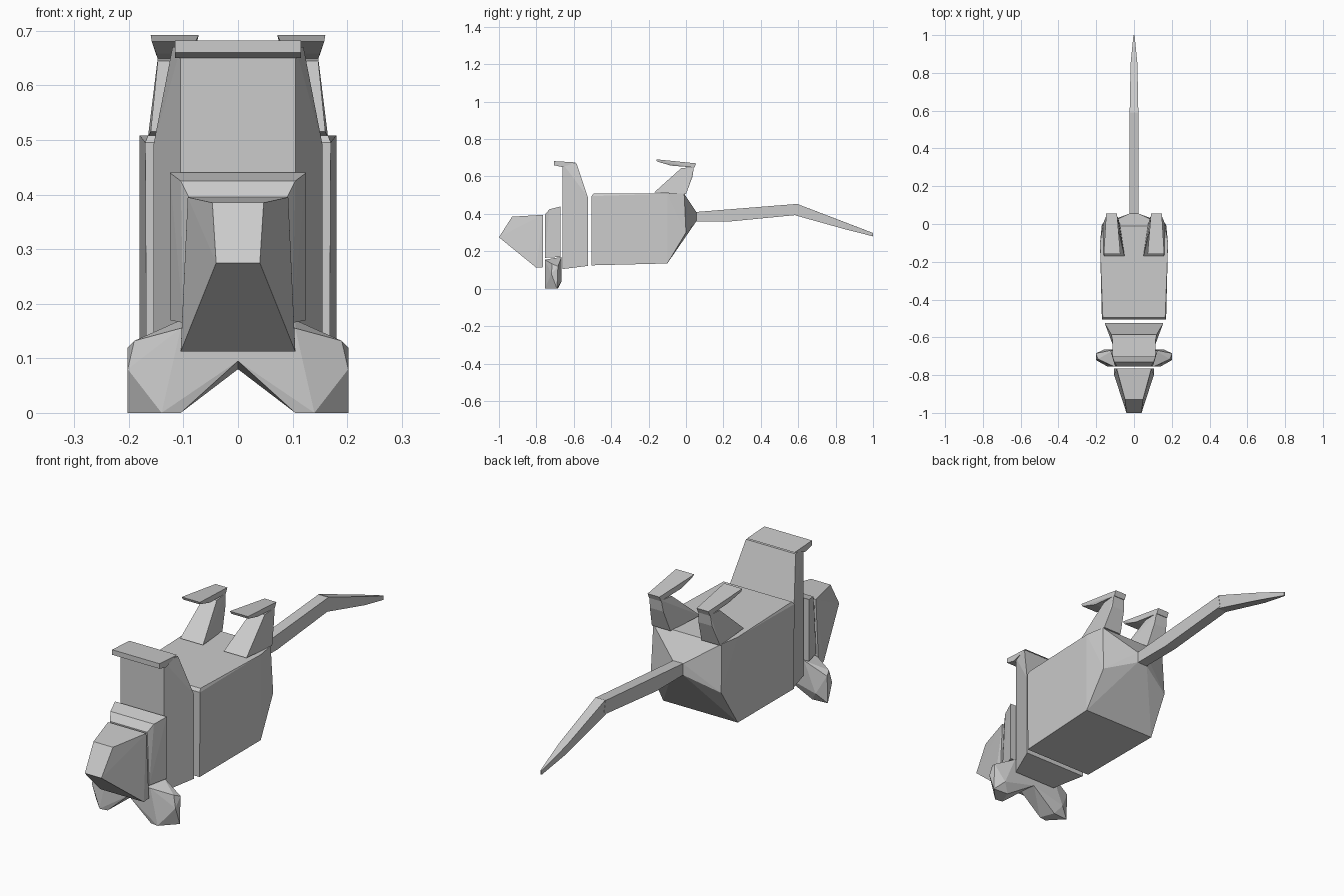
import bpy, bmesh, math


def hull(name, points):
    """Convex faceted solid around a few corner points."""
    bm = bmesh.new()
    for p in points:
        bm.verts.new(p)
    bmesh.ops.remove_doubles(bm, verts=bm.verts[:], dist=1e-5)
    res = bmesh.ops.convex_hull(bm, input=bm.verts[:])
    loose = [v for v in bm.verts if not v.link_faces]
    bmesh.ops.delete(bm, geom=loose, context='VERTS')
    bmesh.ops.dissolve_limit(bm, angle_limit=math.radians(2),
                             verts=bm.verts[:], edges=bm.edges[:])
    bmesh.ops.recalc_face_normals(bm, faces=bm.faces[:])
    mesh = bpy.data.meshes.new(name)
    bm.to_mesh(mesh)
    bm.free()
    obj = bpy.data.objects.new(name, mesh)
    bpy.context.collection.objects.link(obj)
    return obj


def flip(points):
    return [(-x, y, z) for x, y, z in points]


def symmetric(name, half):
    return hull(name, half + flip(half))


def pair(name, points):
    hull(name + "_right", points)
    hull(name + "_left", flip(points))


# Main body with tapered rump
symmetric("body", [
    (.168, -.505, .125), (.17, -.505, .495), (.165, -.495, .508),
    (.18, -.10, .135), (.18, -.10, .508), (.165, -.01, .508),
    (.17, 0, .30), (.025, .055, .36), (.025, .055, .41)])

# Chest block
symmetric("chest", [
    (.105, -.66, .105), (.105, -.66, .67), (.12, -.585, .67),
    (.155, -.525, .49), (.155, -.525, .122)])

# Lip on top of the chest
symmetric("chest_lip", [
    (.115, -.705, .66), (.115, -.705, .682), (.115, -.66, .65),
    (.115, -.66, .675), (.115, -.585, .675), (.115, -.62, .665)])

# Neck collar
symmetric("collar", [
    (.10, -.755, .165), (.09, -.755, .395), (.105, -.73, .425),
    (.125, -.67, .44), (.125, -.67, .17)])

# Head with blunt snout
symmetric("head", [
    (.105, -.765, .115), (.092, -.765, .395), (.105, -.80, .112),
    (.047, -.93, .385), (.04, -1.0, .275)])

# Flared front paws
pair("front_paw", [
    (0, -.755, .095), (0, -.665, .08), (0, -.755, .155), (0, -.665, .16),
    (.105, -.755, .155), (.105, -.665, .17),
    (.19, -.715, .132), (.202, -.685, .12), (.202, -.69, 0),
    (.202, -.72, .08), (.105, -.75, 0), (.14, -.755, 0),
    (.13, -.685, 0), (.16, -.665, .04)])

# Hind legs
pair("hind_leg", [
    (.05, -.17, .515), (.16, -.17, .515), (.075, 0, .505), (.165, 0, .505),
    (.15, .035, .60), (.085, .035, .60), (.147, .042, .65),
    (.09, .042, .65), (.147, -.025, .645), (.085, -.025, .645)])

# Hind feet
pair("hind_foot", [
    (.072, -.16, .692), (.16, -.16, .692), (.078, -.155, .68),
    (.158, -.155, .68), (.08, -.08, .658), (.15, -.08, .658),
    (.09, .045, .648), (.147, .045, .648), (.09, .055, .67),
    (.147, .055, .67)])

# Tail in two segments
symmetric("tail_base", [
    (.024, .05, .36), (.024, .05, .41), (.024, .24, .36),
    (.024, .60, .395), (.024, .59, .453)])
symmetric("tail_tip", [
    (.023, .585, .392), (.023, .59, .455), (.023, .61, .445),
    (.018, .85, .318), (.018, .85, .355), (.003, 1.0, .28), (.003, 1.0, .298)])
